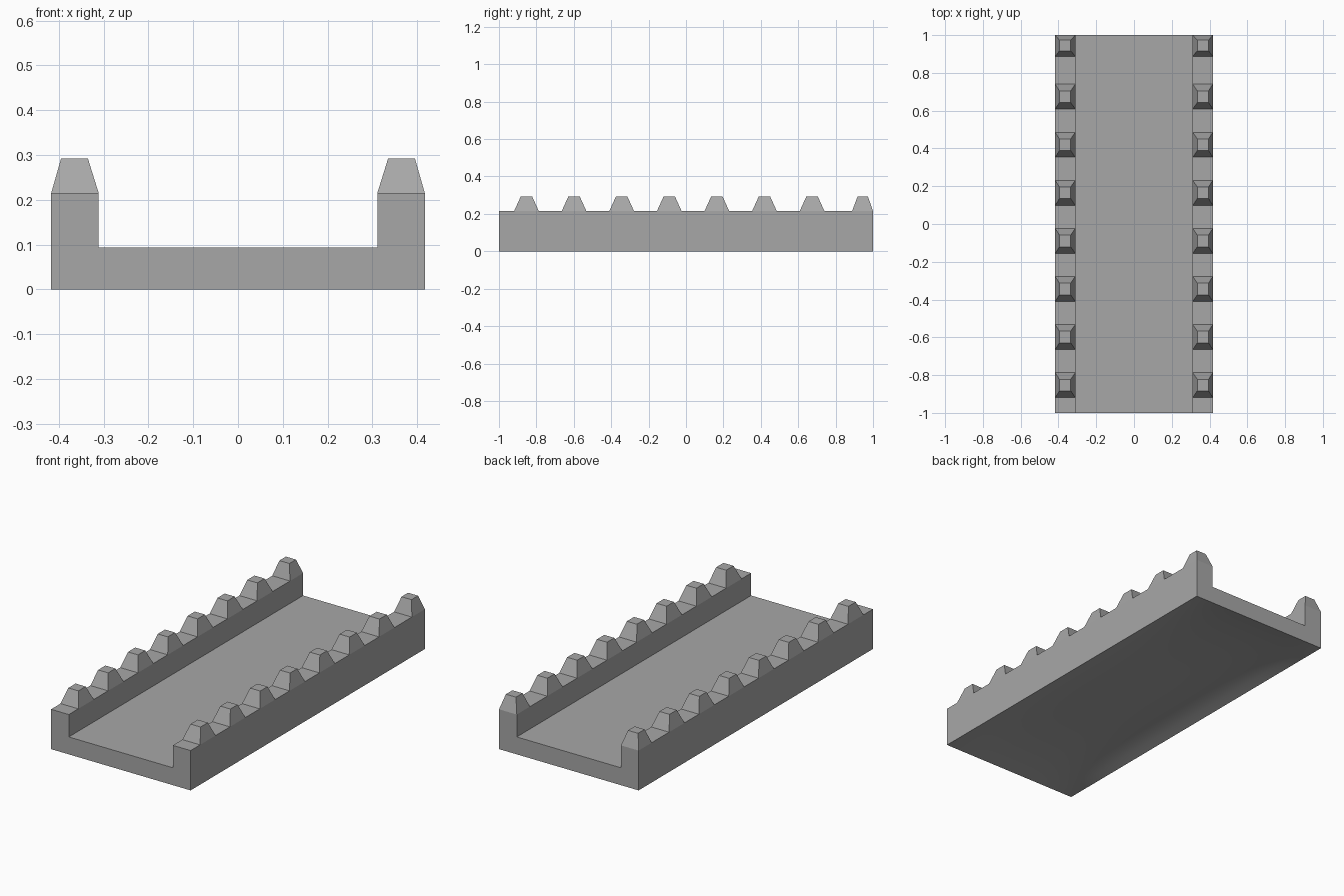
import bpy
import bmesh

cube = bpy.data.objects.get("Cube")
if cube:
    bpy.data.objects.remove(cube, do_unlink=True)

HALF_W, INNER, HALF_L = 0.417, 0.311, 1.0
FLOOR_Z, WALL_Z, TOOTH_Z = 0.094, 0.215, 0.292
VAULT = 0.045

grey = bpy.data.materials.new("stone grey")
grey.use_nodes = True
colour = (0.39, 0.39, 0.39, 1)
grey.diffuse_color = colour
grey.node_tree.nodes["Principled BSDF"].inputs["Base Color"].default_value = colour


def finish(bm, name):
    mesh = bpy.data.meshes.new(name)
    bm.to_mesh(mesh)
    bm.free()
    mesh.materials.append(grey)
    obj = bpy.data.objects.new(name, mesh)
    bpy.context.collection.objects.link(obj)


# Walkway: U-shaped section extruded along its length, open below
bm = bmesh.new()
half = [(HALF_W, 0), (HALF_W, WALL_Z), (INNER, WALL_Z), (INNER, FLOOR_Z)]
section = half + [(-x, z) for x, z in reversed(half)]
face = bm.faces.new([bm.verts.new((x, -HALF_L, z)) for x, z in section])
ext = bmesh.ops.extrude_face_region(bm, geom=[face])
moved = [v for v in ext["geom"] if isinstance(v, bmesh.types.BMVert)]
bmesh.ops.translate(bm, verts=moved, vec=(0, 2 * HALF_L, 0))
bmesh.ops.recalc_face_normals(bm, faces=bm.faces)
bottom = [f for f in bm.faces if all(v.co.z < 0.001 for v in f.verts)]
bmesh.ops.delete(bm, geom=bottom, context="FACES_ONLY")
finish(bm, "walkway")

# Underside: shallow smooth hollow that meets the outer edges
bm = bmesh.new()
bmesh.ops.create_grid(bm, x_segments=20, y_segments=40, size=1)
for v in bm.verts:
    u, w = v.co.x, v.co.y
    v.co = (u * HALF_W, w * HALF_L, VAULT * (1 - u ** 4) * (1 - w ** 4))
bmesh.ops.reverse_faces(bm, faces=bm.faces)
for f in bm.faces:
    f.smooth = True
finish(bm, "hollow_underside")


# Merlons: tapered blocks standing on both walls
def merlon(name, side, base_y, top_y):
    bm = bmesh.new()

    def ring(x0, x1, ys, z):
        return [bm.verts.new((side * x, y, z)) for x, y in
                ((x0, ys[0]), (x1, ys[0]), (x1, ys[1]), (x0, ys[1]))]

    low = ring(INNER, HALF_W, base_y, WALL_Z)
    high = ring(0.335, 0.395, top_y, TOOTH_Z)
    bm.faces.new(high)
    for i in range(4):
        j = (i + 1) % 4
        bm.faces.new((low[i], low[j], high[j], high[i]))
    bmesh.ops.recalc_face_normals(bm, faces=bm.faces)
    finish(bm, name)


for side, label in ((1, "left"), (-1, "right")):
    for i in range(7):
        y = -0.853 + 0.2545 * i
        merlon(f"{label}_merlon_{i + 1}", side,
               (y - 0.066, y + 0.066), (y - 0.031, y + 0.031))
    # The last one is trimmed flush with the back end
    merlon(f"{label}_merlon_back", side, (0.888, HALF_L), (0.917, 0.973))
